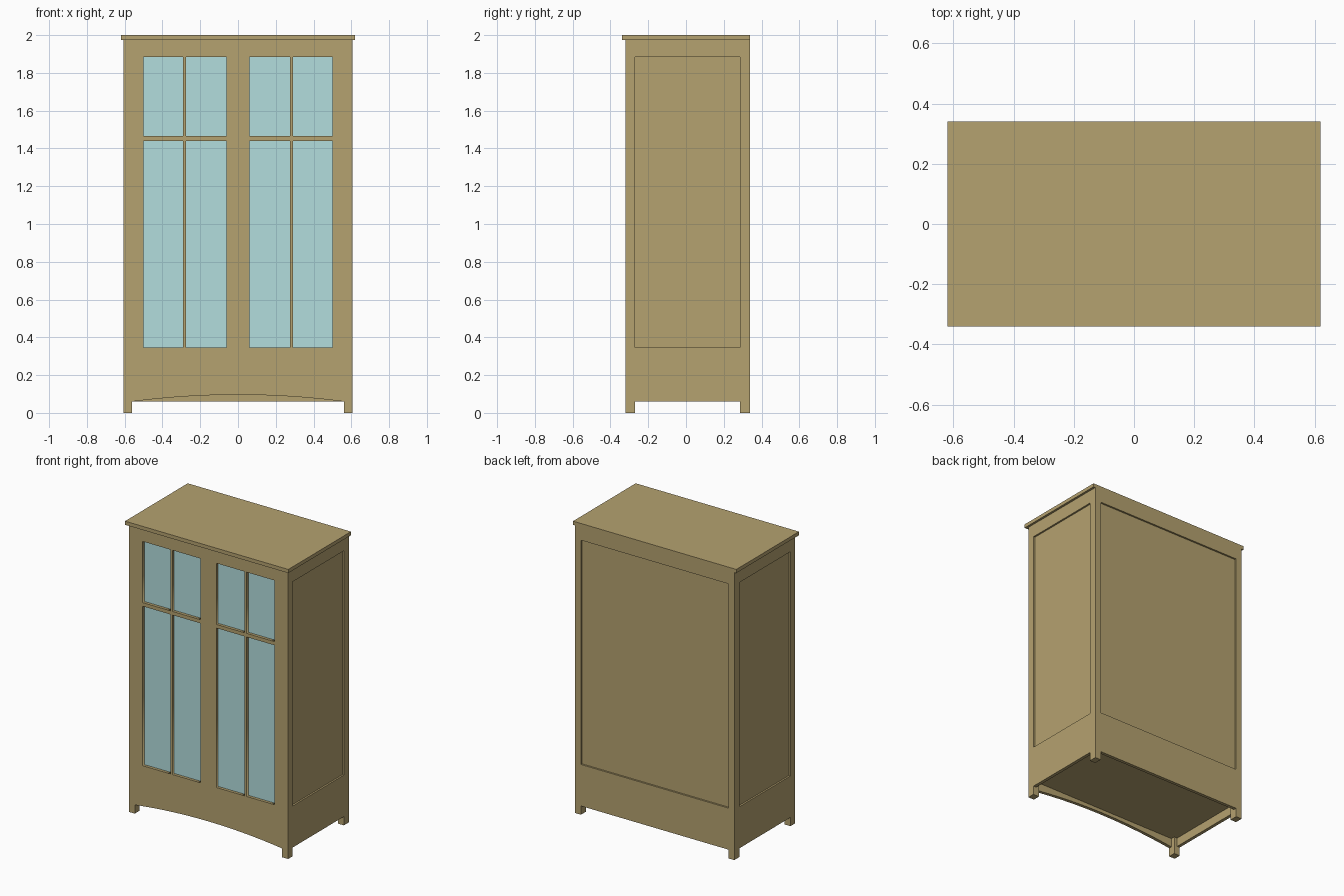
import bpy, bmesh, math
from mathutils import Vector

if "Cube" in bpy.data.objects:
    bpy.data.objects.remove(bpy.data.objects["Cube"])


def material(name, rgb):
    m = bpy.data.materials.new(name)
    m.diffuse_color = (*rgb, 1)
    m.use_nodes = True
    m.node_tree.nodes["Principled BSDF"].inputs["Base Color"].default_value = m.diffuse_color
    return m


WOOD = material("wood", (0.46, 0.36, 0.16))
GLASS = material("glass", (0.45, 0.73, 0.73))


def box(name, x, y, z, mat=WOOD):
    """Box from (min, max) ranges."""
    me = bpy.data.meshes.new(name)
    bm = bmesh.new()
    bmesh.ops.create_cube(bm, size=1)
    for v in bm.verts:
        v.co = Vector([r[0] if c < 0 else r[1] for c, r in zip(v.co, (x, y, z))])
    bm.to_mesh(me)
    bm.free()
    me.materials.append(mat)
    ob = bpy.data.objects.new(name, me)
    bpy.context.collection.objects.link(ob)
    return ob


def plate(name, outlines, y0, y1):
    """Upright plate in the xz plane; the first outline is the edge, the rest are holes."""
    cu = bpy.data.curves.new(name, 'CURVE')
    cu.dimensions = '2D'
    cu.fill_mode = 'BOTH'
    cu.extrude = (y1 - y0) / 2
    for pts in outlines:
        sp = cu.splines.new('POLY')
        sp.points.add(len(pts) - 1)
        for p, (x, z) in zip(sp.points, pts):
            p.co = (x, z, 0, 1)
        sp.use_cyclic_u = True
    cu.materials.append(WOOD)
    ob = bpy.data.objects.new(name, cu)
    ob.location.y = (y0 + y1) / 2
    ob.rotation_euler.x = math.pi / 2
    bpy.context.collection.objects.link(ob)
    bpy.ops.object.select_all(action='DESELECT')
    ob.select_set(True)
    bpy.context.view_layer.objects.active = ob
    bpy.ops.object.convert(target='MESH')
    return ob


W, F, B = 0.605, -0.32, 0.34          # half width, front, back
PX, PF, PB = 0.56, -0.27, 0.285       # inner faces of the corner posts
T, R = 0.022, 0.012                   # frame thickness, panel recess
TOP, LOW, OPEN_LO, OPEN_HI = 1.975, 0.06, 0.345, 1.885

# Overhanging top board
box("top_board", (-0.62, 0.62), (-0.34, 0.34), (TOP, 2.0))

# Corner posts ending in short feet, side rails and recessed side panels
for s, side in ((-1, "left"), (1, "right")):
    def xr(a, b):
        return tuple(sorted((s * a, s * b)))
    box(side + "_front_post", xr(PX, W), (F, PF), (0, TOP))
    box(side + "_back_post", xr(PX, W), (PB, B), (0, TOP))
    box(side + "_bottom_rail", xr(W - T, W), (PF, PB), (LOW, OPEN_LO))
    box(side + "_top_rail", xr(W - T, W), (PF, PB), (OPEN_HI, TOP))
    box(side + "_panel", xr(W - R - 0.01, W - R), (PF, PB), (OPEN_LO, OPEN_HI))

# Back rails and recessed back panel
box("back_bottom_rail", (-PX, PX), (B - T, B), (LOW, OPEN_LO))
box("back_top_rail", (-PX, PX), (B - T, B), (OPEN_HI, TOP))
box("back_panel", (-PX, PX), (B - R - 0.01, B - R), (OPEN_LO, OPEN_HI))

# Floor board raised behind the rails
box("floor_board", (-W + T, W - T), (F + T, B - T), (0.12, 0.14))

# Front frame: arched lower edge and eight window openings
N = 24
arch = []
for i in range(N + 1):
    t = -1 + 2 * i / N
    arch.append((PX * t, LOW + 0.036 * (1 - t * t)))
holes = []
for x0, x1 in ((-0.5, -0.29), (-0.275, -0.06), (0.06, 0.275), (0.29, 0.5)):
    for z0, z1 in ((OPEN_LO, 1.44), (1.465, OPEN_HI)):
        holes.append([(x0, z0), (x1, z0), (x1, z1), (x0, z1)])
plate("front_frame", [arch + [(PX, TOP), (-PX, TOP)]] + holes, F, F + T)

# Glass sheets set back behind each pair of openings
for s, side in ((-1, "left"), (1, "right")):
    x = sorted((s * 0.05, s * 0.51))
    box(side + "_glass", x, (F + 0.02, F + 0.026), (OPEN_LO - 0.01, OPEN_HI + 0.01), GLASS)
